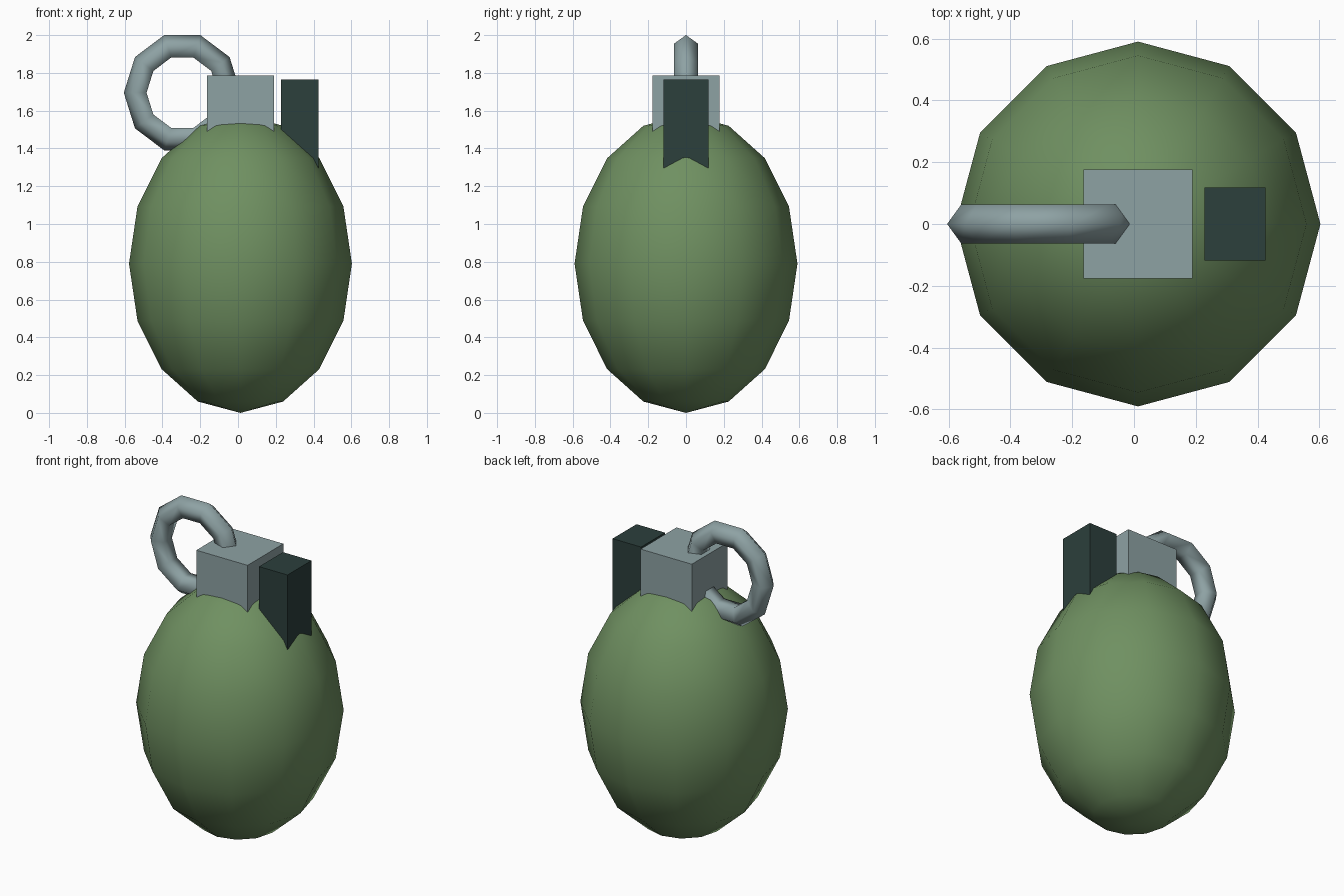
import bpy
from math import pi

if "Cube" in bpy.data.objects:
    bpy.data.objects.remove(bpy.data.objects["Cube"])


def finish(name, color, smooth=False):
    ob = bpy.context.object
    ob.name = name
    mat = bpy.data.materials.new(name + "_paint")
    mat.diffuse_color = (*color, 1)
    mat.use_nodes = True
    mat.node_tree.nodes["Principled BSDF"].inputs["Base Color"].default_value = mat.diffuse_color
    ob.data.materials.append(mat)
    if smooth:
        bpy.ops.object.shade_smooth()
    return ob


def box(name, lo, hi, color):
    bpy.ops.mesh.primitive_cube_add(size=1, location=[(a + b) / 2 for a, b in zip(lo, hi)])
    bpy.context.object.scale = [b - a for a, b in zip(lo, hi)]
    bpy.ops.object.transform_apply(location=False, rotation=False, scale=True)
    return finish(name, color)


GREEN = (0.16, 0.28, 0.12)
STEEL = (0.27, 0.36, 0.37)
DARK = (0.025, 0.05, 0.045)

# Egg-shaped body: a stretched 12-sided sphere
bpy.ops.mesh.primitive_uv_sphere_add(segments=12, ring_count=8, radius=1, location=(0.013, 0, 0.79))
bpy.context.object.scale = (0.59, 0.59, 0.79)
bpy.ops.object.transform_apply(location=False, rotation=False, scale=True)
finish("body", GREEN, smooth=True)

# Fuse block sunk into the top of the body
box("fuse_block", (-0.164, -0.177, 1.43), (0.19, 0.177, 1.785), STEEL)

# Safety lever beside the block
box("lever", (0.228, -0.118, 1.20), (0.425, 0.118, 1.765), DARK)

# Pull ring standing in the xz plane, with a five-sided section
bpy.ops.mesh.primitive_torus_add(major_segments=10, minor_segments=5, major_radius=0.243,
                                 minor_radius=0.0665, location=(-0.295, 0, 1.695),
                                 rotation=(pi / 2, 0, 0))
bpy.context.object.scale = (1, 1.037, 1)
bpy.ops.object.transform_apply(location=False, rotation=True, scale=True)
finish("pull_ring", STEEL, smooth=True)
